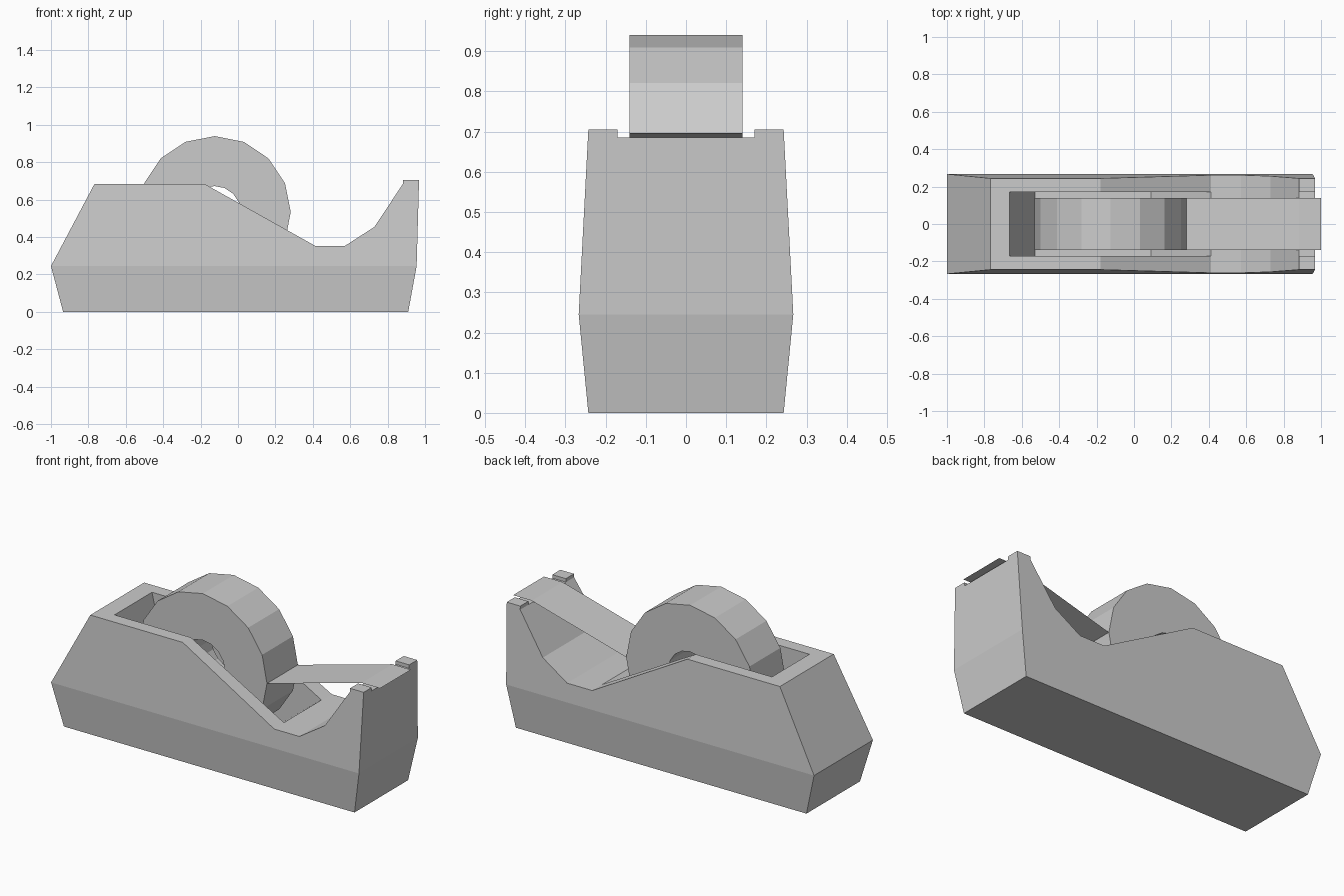
import bpy, bmesh
from math import cos, sin, pi

if "Cube" in bpy.data.objects:
    bpy.data.objects.remove(bpy.data.objects["Cube"])


def make_object(name, bm):
    bmesh.ops.recalc_face_normals(bm, faces=bm.faces[:])
    mesh = bpy.data.meshes.new(name)
    bm.to_mesh(mesh)
    bm.free()
    ob = bpy.data.objects.new(name, mesh)
    bpy.context.collection.objects.link(ob)
    return ob


def prism(name, profile, half_width, split=None):
    """Extrude an x-z profile across y; half_width is a function of z."""
    bm = bmesh.new()
    sides = [[bm.verts.new((x, s * half_width(z), z)) for x, z in profile]
             for s in (-1, 1)]
    n = len(profile)
    for i in range(n):
        j = (i + 1) % n
        bm.faces.new((sides[0][i], sides[0][j], sides[1][j], sides[1][i]))
    for side in sides:
        if split:
            a, b = split
            bm.faces.new(side[a:b + 1])
            bm.faces.new(side[b:] + side[:a + 1])
        else:
            bm.faces.new(side)
    return make_object(name, bm)


def cut(target, cutter):
    cutter.hide_render = True
    mod = target.modifiers.new("cut", 'BOOLEAN')
    mod.operation = 'DIFFERENCE'
    mod.solver = 'EXACT'
    mod.object = cutter
    bpy.context.view_layer.objects.active = target
    bpy.ops.object.modifier_apply(modifier=mod.name)
    bpy.data.objects.remove(cutter)


# Dispenser body, widest at the belt line z = 0.245
BELT = 0.245


def body_width(z):
    if z < BELT:
        return 0.243 + 0.024 * z / BELT
    return 0.267 - 0.024 * (z - BELT) / (0.705 - BELT)


body = prism("dispenser_body", [
    (-0.935, 0), (-1.0, BELT), (-0.767, 0.685), (-0.18, 0.685),
    (0.413, 0.353), (0.572, 0.353), (0.73, 0.455), (0.882, 0.685),
    (0.882, 0.705), (0.968, 0.705), (0.955, BELT), (0.91, 0)],
    body_width, split=(1, 10))

# Roll well with sloping ends
cut(body, prism("well_cutter", [
    (-0.53, 0.10), (0.09, 0.10), (0.41, 0.354), (0.49, 0.418),
    (0.49, 0.885), (-0.711, 0.885)], lambda z: 0.17))

# Notch between the two cutter lugs
cut(body, prism("notch_cutter", [
    (0.80, 0.685), (1.05, 0.685), (1.05, 0.8), (0.80, 0.8)], lambda z: 0.17))

# Tape roll: 16-sided ring
CX, CZ, N = -0.125, 0.533, 16
bm = bmesh.new()
rings = []
for r, y in ((0.407, -0.14), (0.407, 0.14), (0.14, 0.14), (0.14, -0.14)):
    rings.append([bm.verts.new((CX + r * cos(2 * pi * i / N), y,
                                CZ + r * sin(2 * pi * i / N))) for i in range(N)])
for k in range(4):
    a, b = rings[k], rings[(k + 1) % 4]
    for i in range(N):
        j = (i + 1) % N
        bm.faces.new((a[i], a[j], b[j], b[i]))
make_object("tape_roll", bm)

# Loose tape strip running over the cutting edge
bm = bmesh.new()
rows = [[bm.verts.new((x, y, z)) for y in (-0.14, 0.14)]
        for x, z in ((0.282, 0.533), (0.882, 0.697), (1.0, 0.697))]
for a, b in zip(rows, rows[1:]):
    bm.faces.new((a[0], b[0], b[1], a[1]))
make_object("tape_strip", bm)
